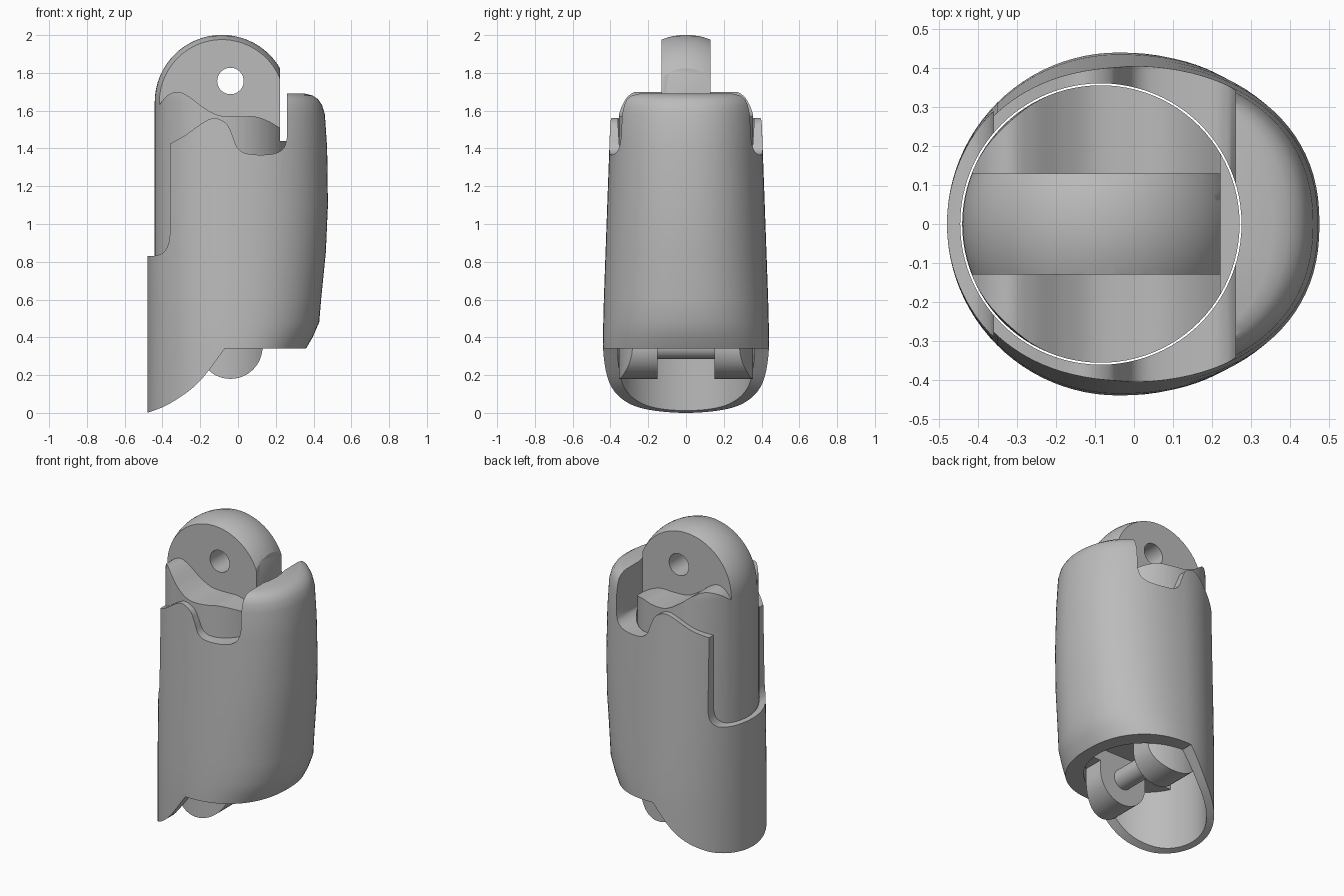
import bpy, bmesh, math
from mathutils import Vector, Matrix

cube = bpy.data.objects.get("Cube")
if cube:
    bpy.data.objects.remove(cube, do_unlink=True)

grey = bpy.data.materials.new("plain grey")
grey.use_nodes = True
grey.diffuse_color = (0.5, 0.5, 0.5, 1)
grey.node_tree.nodes["Principled BSDF"].inputs["Base Color"].default_value = (0.5, 0.5, 0.5, 1)

CORE_X, CORE_R, PIVOT_X = -0.085, 0.356, -0.04
SEG = 96


def add_object(name, bm):
    bmesh.ops.recalc_face_normals(bm, faces=bm.faces)
    mesh = bpy.data.meshes.new(name)
    bm.to_mesh(mesh)
    bm.free()
    mesh.materials.append(grey)
    obj = bpy.data.objects.new(name, mesh)
    bpy.context.collection.objects.link(obj)
    return obj


def loft(name, rings):
    """Skin a stack of equal closed rings and cap both ends."""
    bm = bmesh.new()
    loops = [[bm.verts.new(p) for p in ring] for ring in rings]
    for low, high in zip(loops, loops[1:]):
        for i in range(len(low)):
            j = (i + 1) % len(low)
            bm.faces.new((low[i], low[j], high[j], high[i]))
    bm.faces.new(loops[0])
    bm.faces.new(loops[-1])
    return add_object(name, bm)


def prism(name, outline, y0, y1):
    """Extrude an x-z outline along y."""
    return loft(name, [[(x, y, z) for x, z in outline] for y in (y0, y1)])


def circle(x, z, r, n=48, start=0.0, sweep=math.tau):
    return [(x + r * math.cos(start + sweep * i / n), z + r * math.sin(start + sweep * i / n))
            for i in range(n)]


def smooth(points, steps=6):
    """Catmull-Rom curve through the points."""
    pts = [Vector(p) for p in points]
    pts = [pts[0]] + pts + [pts[-1]]
    out = []
    for a, b, c, d in zip(pts, pts[1:], pts[2:], pts[3:]):
        for k in range(steps):
            t = k / steps
            p = 0.5 * (2 * b + (c - a) * t + (2 * a - 5 * b + 4 * c - d) * t * t
                       + (3 * b - a - 3 * c + d) * t ** 3)
            out.append((p.x, p.y))
    return out + [tuple(pts[-1])]


def combine(obj, *steps):
    """Apply booleans in order, then drop the cutters."""
    for operation, cutter in steps:
        mod = obj.modifiers.new("cut", 'BOOLEAN')
        mod.operation, mod.object, mod.solver = operation, cutter, 'EXACT'
        cutter.hide_render = True
    bpy.context.view_layer.update()
    mesh = bpy.data.meshes.new_from_object(obj.evaluated_get(bpy.context.evaluated_depsgraph_get()))
    obj.modifiers.clear()
    obj.data = mesh
    for _, cutter in steps:
        bpy.data.objects.remove(cutter, do_unlink=True)


def egg(z, right, width):
    """Egg section: round on one side, longer and fuller on the other."""
    ring = []
    for i in range(SEG):
        a = math.tau * i / SEG
        c, s = math.cos(a), math.sin(a)
        e = 2 / 2.25 if c > 0 else 1
        reach = right - PIVOT_X if c > 0 else 0.44
        ring.append((PIVOT_X + math.copysign(abs(c) ** e, c) * reach,
                     math.copysign(abs(s) ** e, s) * width, z))
    return ring


def round_section(z, r):
    return [(x, y, z) for x, y in circle(CORE_X, 0, r, SEG)]


# Outer shell: lofted egg body trimmed to its side silhouette, then bored
sections = [(-0.02, 0.34, 0.44), (0.34, 0.36, 0.44), (0.40, 0.395, 0.44), (0.48, 0.43, 0.438),
            (0.6, 0.44, 0.435), (0.85, 0.465, 0.426), (1.1, 0.476, 0.417), (1.4, 0.472, 0.406),
            (1.58, 0.46, 0.40), (1.63, 0.445, 0.393), (1.66, 0.425, 0.385),
            (1.68, 0.395, 0.37), (1.69, 0.355, 0.35)]
shell = loft("outer_shell", [egg(*s) for s in sections])
underside = smooth([(-0.48, 0), (-0.36, 0.05), (-0.21, 0.16), (-0.07, 0.34)])
saddle = smooth([(0.26, 1.46), (0.24, 1.40), (0.18, 1.37), (0.06, 1.37), (0.0, 1.40),
                 (-0.03, 1.47), (-0.06, 1.53), (-0.12, 1.56), (-0.18, 1.54),
                 (-0.28, 1.47), (-0.36, 1.425)])
window = smooth([(-0.36, 0.95), (-0.37, 0.89), (-0.40, 0.845), (-0.45, 0.83)])
silhouette = ([(-0.6, 0)] + underside + [(0.6, 0.34), (0.6, 1.8), (0.26, 1.8)]
              + saddle + window + [(-0.6, 0.83)])
combine(shell,
        ('INTERSECT', prism("shell_outline", silhouette, -0.6, 0.6)),
        ('DIFFERENCE', loft("bore", [round_section(-0.5, 0.361), round_section(2.5, 0.361)])))

# Inner core: domed cylinder with shoulders, a pierced tab and two hinge lugs
dome = [(1.645 + CORE_R * math.sin(a), CORE_R * math.cos(a))
        for a in (math.pi / 2 * i / 16 for i in range(16))] + [(2.0, 0.004)]
core = loft("inner_core", [round_section(z, r) for z, r in [(0.1, CORE_R)] + dome])
shoulder = smooth([(-0.47, 1.56), (-0.43, 1.61), (-0.38, 1.675), (-0.32, 1.70), (-0.26, 1.675),
                   (-0.18, 1.615), (-0.10, 1.575), (0.0, 1.568), (0.08, 1.57), (0.15, 1.55),
                   (0.22, 1.51), (0.32, 1.44)])
above = shoulder + [(0.5, 1.44), (0.5, 2.2), (-0.6, 2.2), (-0.6, 1.56)]
base = ([(-0.6, 0.42), (-0.21, 0.42)]
        + circle(PIVOT_X, 0.35, 0.17, 24, math.pi, math.pi)
        + [(0.13, 0.35), (0.13, 0.42), (0.6, 0.42), (0.6, 2.5), (-0.6, 2.5)])
flat = [(0.222, 1.44), (0.6, 1.44), (0.6, 2.3), (0.222, 2.3)]
slot = [(-0.7, 0.0), (0.7, 0.0), (0.7, 0.5), (-0.7, 0.5)]
combine(core,
        ('INTERSECT', prism("core_outline", base, -0.6, 0.6)),
        ('DIFFERENCE', prism("shoulder_front", above, -0.6, -0.13)),
        ('DIFFERENCE', prism("shoulder_back", above, 0.13, 0.6)),
        ('DIFFERENCE', prism("tab_flat", flat, -0.6, 0.6)),
        ('DIFFERENCE', prism("tab_hole", circle(PIVOT_X, 1.757, 0.07), -0.6, 0.6)),
        ('DIFFERENCE', prism("lug_slot", slot, -0.15, 0.15)))

# Hinge pin between the lugs
pin = prism("hinge_pin", circle(PIVOT_X, 0.35, 0.065), -0.2, 0.2)

# Smooth shading with crisp edges
bpy.ops.object.select_all(action='DESELECT')
for obj in (shell, core, pin):
    obj.select_set(True)
bpy.context.view_layer.objects.active = shell
bpy.ops.object.shade_smooth_by_angle(angle=math.radians(30))
